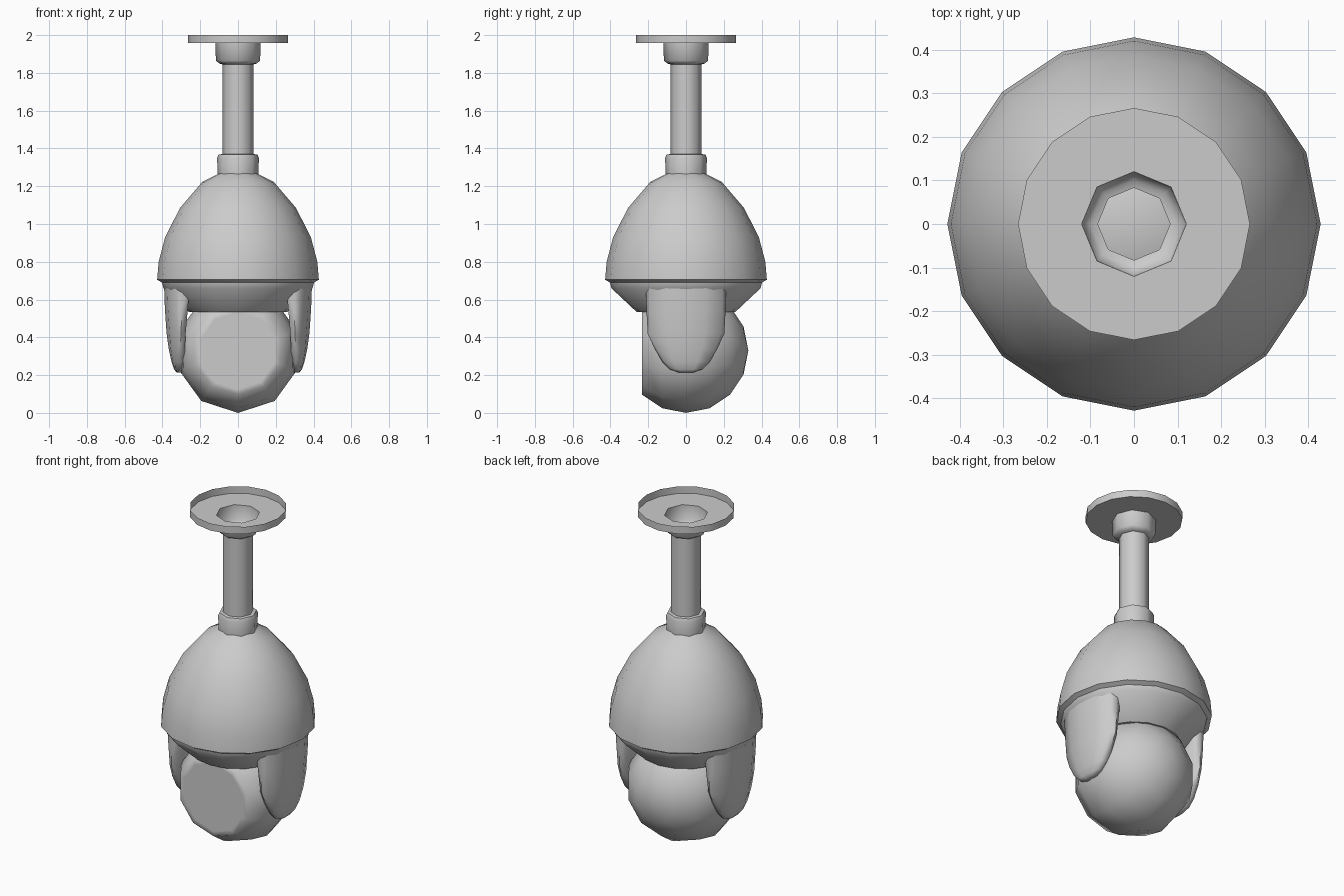
import bpy, bmesh
from math import sin, cos, pi, radians

if "Cube" in bpy.data.objects:
    bpy.data.objects.remove(bpy.data.objects["Cube"])


def loft(name, rings, smooth, cap_start=False, cap_end=False):
    """Skin a list of equally sized point rings into one object."""
    bm = bmesh.new()
    rows = [[bm.verts.new(p) for p in ring] for ring in rings]
    n = len(rows[0])
    for a, b in zip(rows, rows[1:]):
        for i in range(n):
            j = (i + 1) % n
            bm.faces.new((a[i], a[j], b[j], b[i]))
    if cap_start:
        bm.faces.new(rows[0])
    if cap_end:
        bm.faces.new(rows[-1])
    bmesh.ops.remove_doubles(bm, verts=bm.verts, dist=0.0005)
    bmesh.ops.recalc_face_normals(bm, faces=bm.faces)
    mesh = bpy.data.meshes.new(name)
    bm.to_mesh(mesh)
    bm.free()
    ob = bpy.data.objects.new(name, mesh)
    bpy.context.collection.objects.link(ob)
    bpy.ops.object.select_all(action='DESELECT')
    ob.select_set(True)
    bpy.context.view_layer.objects.active = ob
    bpy.ops.object.shade_smooth_by_angle(angle=radians(smooth))
    return ob


def circle(r, z, n, octagon=False):
    """Ring about z; octagon pulls every second of 16 points onto an 8-sided outline."""
    pts = []
    for i in range(n):
        a = 2 * pi * i / n
        q = r * cos(pi / 8) if octagon and i % 2 else r
        pts.append((q * cos(a), q * sin(a), z))
    return pts


# Ceiling plate: open tray with an eight-sided hole
loft("ceiling_plate", [circle(0.266, 2.0, 16), circle(0.266, 1.957, 16),
                       circle(0.12, 1.957, 16, True)], 30)

# Hollow pole with a collar at each end
pole = [(0.12, 1.957), (0.117, 1.865), (0.1, 1.85), (0.083, 1.845),
        (0.083, 1.37), (0.103, 1.368), (0.111, 1.35), (0.107, 1.255)]
loft("pole", [circle(r, z, 8) for r, z in pole], 50)

# Dome housing with a lip and a tapered, closed underside
dome = [(0.1, 1.268), (0.19, 1.222), (0.307, 1.085), (0.386, 0.93), (0.42, 0.80),
        (0.428, 0.705), (0.402, 0.69), (0.395, 0.66), (0.262, 0.535)]
loft("dome_housing", [circle(r, z, 16) for r, z in dome], 40, cap_end=True)

# Camera ball: ten-sided sphere about the y axis, cut flat at the front
R = 0.33
ball = [(R * sin(k * pi / 8), R * cos(k * pi / 8)) for k in range(7)]
ball.append((0.205, ball[-1][1]))
loft("camera_ball", [[(r * sin(pi * i / 5), y, R - r * cos(pi * i / 5)) for i in range(10)]
                     for r, y in ball], 60, cap_end=True)

# Side arms: curved outside, flat inside, rounded lower end
# rows: height, half width, inner x, outer x
arm_rows = [(0.69, 0.213, 0.252, 0.392), (0.55, 0.21, 0.266, 0.387),
            (0.42, 0.203, 0.277, 0.378), (0.34, 0.167, 0.281, 0.367),
            (0.27, 0.125, 0.284, 0.352), (0.23, 0.085, 0.287, 0.338),
            (0.213, 0.035, 0.298, 0.325)]


def arm_section(z, w, xi, xo, side):
    outer = [(xo - 1.5 * (u * w) ** 2, u * w) for u in (-0.92, -0.5, 0, 0.5, 0.92)]
    mid = (xi + outer[0][0]) / 2
    loop = outer + [(mid, w), (xi, 0.9 * w), (xi, 0), (xi, -0.9 * w), (mid, -w)]
    return [(side * x, y, z) for x, y in loop]


for side, label in ((1, "right"), (-1, "left")):
    loft(label + "_arm", [arm_section(*row, side) for row in arm_rows], 60, True, True)
